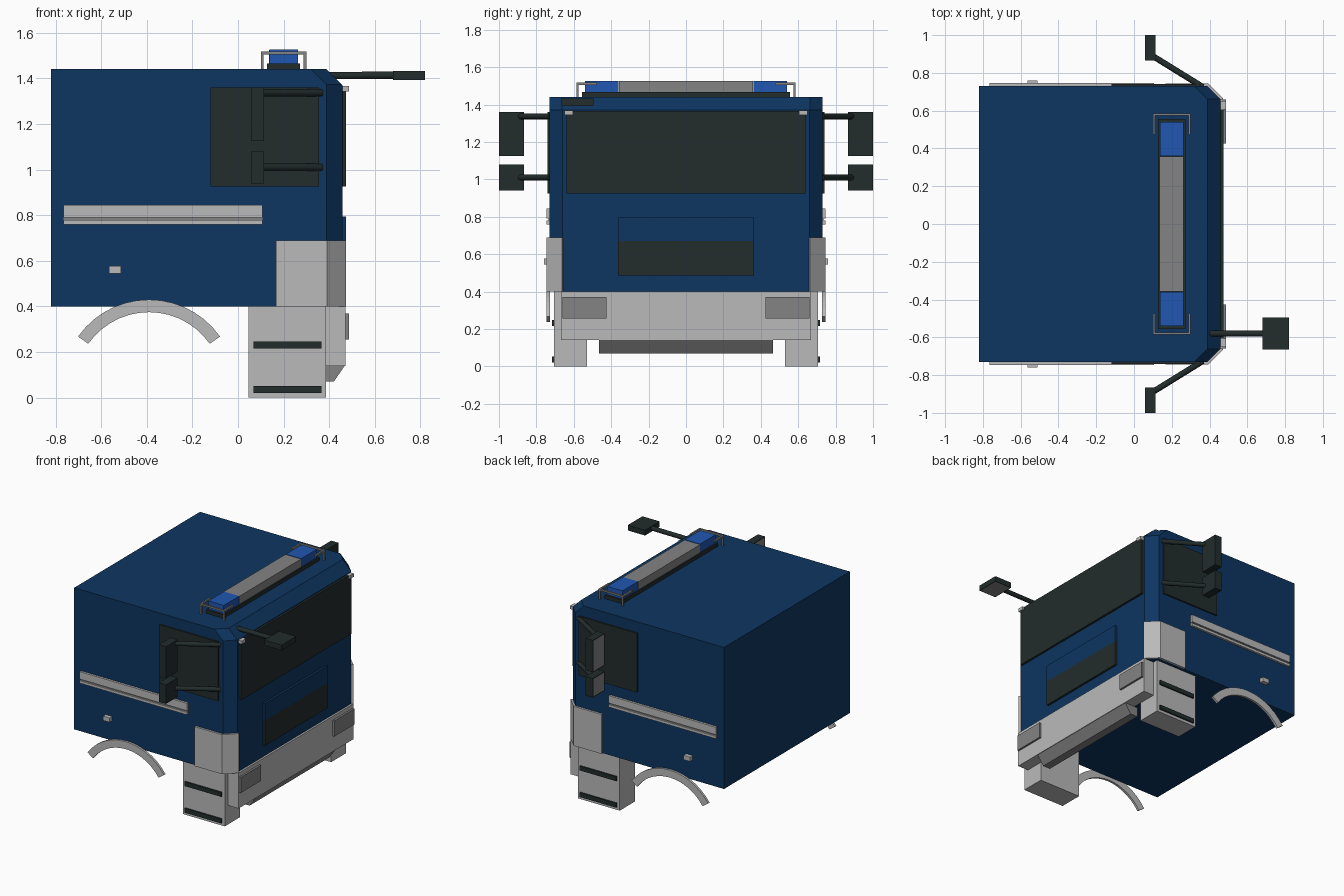
import bpy, bmesh, math
from mathutils import Vector

if "Cube" in bpy.data.objects:
    bpy.data.objects.remove(bpy.data.objects["Cube"], do_unlink=True)


def material(name, r, g, b):
    m = bpy.data.materials.new(name)
    m.use_nodes = True
    m.diffuse_color = (r, g, b, 1)
    m.node_tree.nodes["Principled BSDF"].inputs["Base Color"].default_value = (r, g, b, 1)
    return m


BLUE = material("cab blue", .004, .036, .12)
LIGHT = material("light grey", .49, .49, .49)
MID = material("mid grey", .23, .23, .23)
DARK = material("dark trim", .016, .025, .025)
BEACON = material("beacon blue", .015, .095, .44)


def finish(name, bm, *mats):
    bmesh.ops.recalc_face_normals(bm, faces=bm.faces)
    me = bpy.data.meshes.new(name)
    bm.to_mesh(me)
    bm.free()
    for m in mats:
        me.materials.append(m)
    ob = bpy.data.objects.new(name, me)
    bpy.context.collection.objects.link(ob)
    return ob


def box_mesh(x, y, z):
    bm = bmesh.new()
    bmesh.ops.create_cube(bm, size=1)
    for v in bm.verts:
        v.co = [(a + b) / 2 + c * (b - a) for c, (a, b) in zip(v.co, (x, y, z))]
    return bm


def box(name, x, y, z, mat):
    return finish(name, box_mesh(x, y, z), mat)


def span(s, a, b):
    """Range a..b along y, placed on side s."""
    return sorted((s * a, s * b))


def prism(name, points, push, mat):
    """Extrude a flat outline along the vector push."""
    bm = bmesh.new()
    face = bm.faces.new([bm.verts.new(p) for p in points])
    ext = bmesh.ops.extrude_face_region(bm, geom=[face], use_keep_orig=True)
    verts = [g for g in ext["geom"] if isinstance(g, bmesh.types.BMVert)]
    bmesh.ops.translate(bm, verts=verts, vec=push)
    return finish(name, bm, mat)


def rod(name, a, b, radius, mat):
    a, b = Vector(a), Vector(b)
    bm = bmesh.new()
    bmesh.ops.create_cone(bm, cap_ends=True, segments=12, radius1=radius,
                          radius2=radius, depth=(b - a).length)
    turn = (b - a).to_track_quat('Z', 'Y')
    for v in bm.verts:
        v.co = turn @ v.co + (a + b) / 2
    ob = finish(name, bm, mat)
    for p in ob.data.polygons:
        p.use_smooth = len(p.vertices) == 4
    ob.data.set_sharp_from_angle(angle=math.radians(40))
    return ob


def mirror_head(name, x, y, z, glass_dir):
    """Mirror housing whose face towards glass_dir is inset as glass."""
    bm = box_mesh(x, y, z)
    bm.normal_update()
    face = max(bm.faces, key=lambda f: f.normal.dot(Vector(glass_dir)))
    bmesh.ops.inset_region(bm, faces=[face], thickness=.008)
    face.material_index = 1
    return finish(name, bm, DARK, MID)


# Cab body with chamfered front edges
bm = box_mesh((-.82, .458), (-.73, .73), (.4, 1.44))
cuts = [((.388, 0, 1.44), (1, 0, 1))]
for s in (1, -1):
    cuts += [((.388, s * .73, 1), (1, s, 0)), ((.32, s * .73, 1.44), (1, s, 1))]
for co, no in cuts:
    res = bmesh.ops.bisect_plane(bm, geom=bm.verts[:] + bm.edges[:] + bm.faces[:],
                                 plane_co=co, plane_no=no, clear_outer=True)
    rim = [g for g in res["geom_cut"] if isinstance(g, bmesh.types.BMEdge)]
    bmesh.ops.edgenet_fill(bm, edges=rim)
finish("cab_body", bm, BLUE)

# Front face
box("windshield", (.45, .474), (-.64, .64), (.925, 1.365), DARK)
box("grille_upper", (.45, .474), (-.363, .363), (.67, .795), BLUE)
box("grille_lower", (.45, .474), (-.363, .363), (.485, .67), DARK)
box("bumper", (.385, .472), (-.668, .668), (.14, .4), LIGHT)
prism("bumper_lip", [(x, -.465, z) for x, z in
                     ((.36, .14), (.36, .07), (.42, .07), (.468, .14))],
      (0, .93, 0), MID)

for s, side in ((1, "left"), (-1, "right")):
    def side_box(name, x, y, z, mat):
        return box(f"{side}_{name}", x, span(s, *y), z, mat)

    # Lamps on the front
    side_box("headlight", (.46, .486), (.425, .66), (.255, .37), MID)
    side_box("marker_lamp", (.45, .486), (.605, .65), (1.343, 1.367), LIGHT)

    # Corner panel wrapping the chamfer
    outline = ((.167, .725), (.167, .745), (.391, .745), (.473, .664),
               (.455, .655), (.385, .725))
    prism(f"{side}_corner_panel", [(x, s * y, .4) for x, y in outline],
          (0, 0, .29), LIGHT)

    # Entry steps
    side_box("step_block", (.045, .386), (.53, .705), (0, .4), LIGHT)
    for name, z in (("lower", .02), ("upper", .215)):
        side_box(f"{name}_step_tread", (.067, .365), (.7, .716), (z, z + .032), DARK)

    # Side window, rails and side lamp
    side_box("side_window", (-.12, .355), (.72, .741), (.925, 1.36), DARK)
    side_box("side_rail", (-.765, .107), (.72, .746), (.79, .845), LIGHT)
    side_box("side_rail_lower", (-.765, .107), (.72, .746), (.76, .779), LIGHT)
    side_box("side_rail_backing", (-.765, .107), (.72, .736), (.779, .79), MID)
    side_box("side_lamp", (-.565, -.512), (.72, .76), (.545, .577), LIGHT)

    # Wheel arch
    steps, half = 14, math.radians(55)
    angles = [half * (2 * i / steps - 1) for i in range(steps + 1)]
    arc = [(.38, a) for a in angles] + [(.325, a) for a in reversed(angles)]
    prism(f"{side}_wheel_arch",
          [(-.39 + r * math.sin(a), s * .728, .05 + r * math.cos(a)) for r, a in arc],
          (0, s * .017, 0), LIGHT)

    # Side mirrors on arms
    for name, z, arm_z in (("upper", (1.125, 1.36), 1.337), ("lower", (.94, 1.08), 1.01)):
        mirror_head(f"{side}_{name}_mirror", (.057, .115), span(s, .865, 1), z, (-1, 0, 0))
        rod(f"{side}_{name}_mirror_arm", (.365, s * .725, arm_z),
            (.09, s * .895, arm_z), .016, DARK)

    # Roof beacon and its guard frame
    side_box("beacon", (.138, .262), (.36, .54), (1.46, 1.527), BEACON)
    for x in (.106, .294):
        side_box("guard_leg", (x - .006, x + .006), (.574, .586), (1.43, 1.517), MID)
        side_box("guard_arm", (x - .006, x + .006), (.475, .586), (1.505, 1.517), MID)
    side_box("guard_bar", (.1, .3), (.574, .586), (1.505, 1.517), MID)

# Light bar
box("light_bar_base", (.127, .272), (-.555, .555), (1.43, 1.466), DARK)
box("light_bar_centre", (.135, .262), (-.357, .357), (1.46, 1.525), MID)

# Front overhead mirror
mirror_head("front_mirror", (.68, .82), (-.665, -.495), (1.393, 1.432), (0, 0, -1))
rod("front_mirror_arm", (.39, -.58, 1.412), (.7, -.58, 1.414), .016, DARK)
